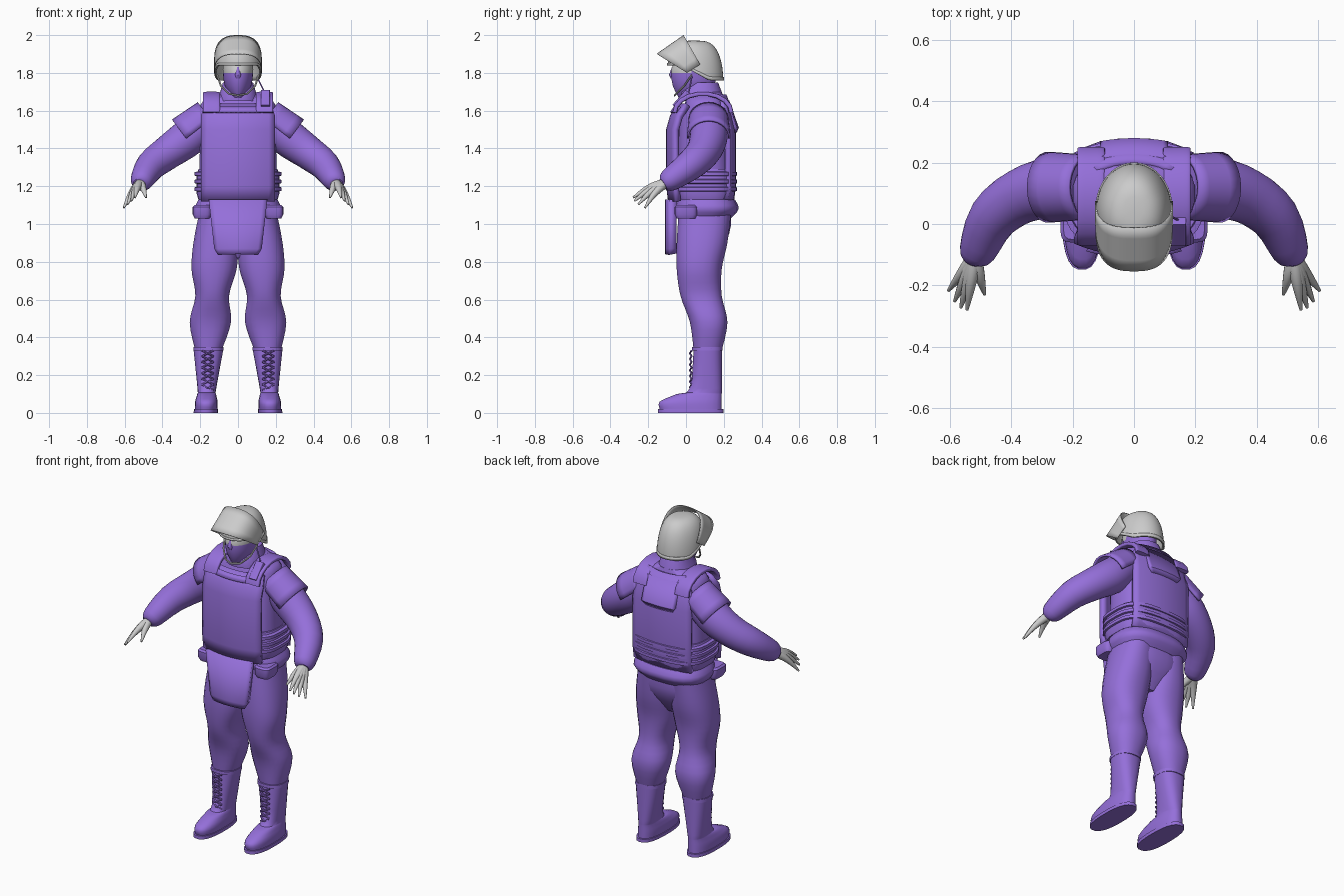
import bpy, bmesh
from math import sin, cos, pi, radians
from mathutils import Vector

cube = bpy.data.objects.get("Cube")
if cube:
    bpy.data.objects.remove(cube, do_unlink=True)


def material(name, rgb):
    mat = bpy.data.materials.new(name)
    mat.use_nodes = True
    mat.diffuse_color = (*rgb, 1)
    mat.node_tree.nodes["Principled BSDF"].inputs["Base Color"].default_value = (*rgb, 1)
    return mat


PURPLE = material("purple cloth", (.3, .16, .7))
GREY = material("light grey", (.6, .6, .6))
ACROSS = Vector((1, 0, 0))
UP = Vector((0, 0, 1))


def finish(name, bm, mat, mirror=False, thick=0):
    """Turn a bmesh into a smooth shaded object, optionally thickened and mirrored."""
    bmesh.ops.recalc_face_normals(bm, faces=bm.faces)
    mesh = bpy.data.meshes.new(name)
    bm.to_mesh(mesh)
    bm.free()
    mesh.materials.append(mat)
    mesh.shade_smooth()
    mesh.set_sharp_from_angle(angle=radians(40))
    ob = bpy.data.objects.new(name, mesh)
    bpy.context.collection.objects.link(ob)
    if thick:
        solid = ob.modifiers.new("Thickness", 'SOLIDIFY')
        solid.thickness = thick
        solid.offset = 0
    if mirror:
        ob.modifiers.new("Mirror", 'MIRROR')
    return ob


def signed_power(value, power):
    return abs(value) ** power * (1 if value >= 0 else -1)


def resample(rings, steps):
    """Run a smooth spline through the rings."""
    rings = [Vector(r) for r in rings]
    padded = [rings[0]] + rings + [rings[-1]]
    result = []
    for a, b, c, d in zip(padded, padded[1:], padded[2:], padded[3:]):
        for i in range(steps):
            t = i / steps
            slope_in, slope_out = (c - a) / 2, (d - b) / 2
            ease = t * t * (3 - 2 * t)
            result.append(b.lerp(c, ease) + slope_in * t * (1 - t) ** 2
                          - slope_out * t * t * (1 - t))
    return result + [rings[-1]]


def loft(name, rings, mat=PURPLE, sides=24, power=2, steps=1, follow=True, mirror=False):
    """Skin superellipse rings (x, y, z, half width, half depth)."""
    rings = resample(rings, steps)
    centres = [Vector(r[:3]) for r in rings]
    bm = bmesh.new()
    loops = []
    for i, ring in enumerate(rings):
        along = UP
        if follow:
            along = centres[min(i + 1, len(rings) - 1)] - centres[max(i - 1, 0)]
        v = along.cross(ACROSS).normalized()
        u = v.cross(along).normalized()
        loop = []
        for k in range(sides):
            a = 2 * pi * (k + .5) / sides
            loop.append(bm.verts.new(centres[i]
                                     + u * ring[3] * signed_power(cos(a), 2 / power)
                                     + v * ring[4] * signed_power(sin(a), 2 / power)))
        loops.append(loop)
    for low, high in zip(loops, loops[1:]):
        for k in range(sides):
            n = (k + 1) % sides
            bm.faces.new((low[k], low[n], high[n], high[k]))
    bm.faces.new(loops[0])
    bm.faces.new(loops[-1])
    return finish(name, bm, mat, mirror)


def stack(name, rows, x=0, lean=0, **options):
    """Loft of level rings given as (z, half width, front y, back y)."""
    rings = [(x + lean * z, (front + back) / 2, z, width, (back - front) / 2)
             for z, width, front, back in rows]
    return loft(name, rings, follow=False, **options)


def tube(name, points, radius, **options):
    return loft(name, [(*p, radius, radius) for p in points], **options)


def sheet(name, shape, columns, rows, thick, mat=PURPLE, mirror=False):
    """Thickened surface through shape(u, v), both running from 0 to 1."""
    bm = bmesh.new()
    grid = [[bm.verts.new(shape(i / columns, j / rows)) for j in range(rows + 1)]
            for i in range(columns + 1)]
    for left, right in zip(grid, grid[1:]):
        for j in range(rows):
            bm.faces.new((left[j], right[j], right[j + 1], left[j + 1]))
    bmesh.ops.remove_doubles(bm, verts=bm.verts, dist=.0005)
    return finish(name, bm, mat, mirror, thick)


def panel(name, rows, bend, thick):
    """Armour plate from rows of (z, y, half width), curved round the body."""
    def shape(u, v):
        z, y, width = rows[round(v * (len(rows) - 1))]
        side = 2 * u - 1
        return (width * side, y + bend * side * side, z)
    return sheet(name, shape, 12, len(rows) - 1, thick)


def belt(name, z, height, out):
    """Band round the waist with bevelled edges."""
    rows = []
    for t, swell in ((0, 0), (.2, out), (.8, out), (1, 0)):
        rows.append((z + height * t, .21 + swell, -.06 - swell, .25 + swell))
    return stack(name, rows, power=3, sides=40)


# Boots: foot and shaft in one, with a sole, a cuff and crossed laces
boot_place = dict(x=.17, lean=-.04, power=2.5, mirror=True)
stack("boot", [(.02, .06, -.14, .19), (.06, .06, -.14, .19), (.1, .05, -.05, .19),
               (.13, .05, .02, .19), (.34, .08, .04, .19)], steps=3, **boot_place)
stack("boot_sole", [(0, .065, -.15, .2), (.02, .065, -.15, .2)], **boot_place)
stack("boot_cuff", [(.33, .08, .03, .195), (.35, .08, .03, .195)], **boot_place)
for i in range(7):
    z = .12 + .03 * i
    for side in (-.03, .03):
        tube("boot_lace", [(.16 - side, .03, z), (.16, .02, z + .015), (.16 + side, .03, z + .03)],
             .005, sides=6, mirror=True)

# Baggy trousers
stack("trouser_leg", [(.33, .07, .04, .19), (.48, .11, .02, .22), (.62, .09, -.03, .19),
                      (.76, .12, -.05, .19), (.9, .12, -.05, .22), (1.06, .1, -.04, .24)],
      x=.18, lean=-.07, steps=4, power=2.3, mirror=True)
stack("trouser_seat", [(.82, .06, .02, .15), (.95, .2, -.04, .23), (1.06, .2, -.04, .24)],
      steps=3, power=2.4)

# Jacket with a puffed hem and side pouches
stack("jacket", [(1.08, .21, -.05, .25), (1.55, .2, -.04, .23), (1.63, .2, -.01, .21),
                 (1.66, .18, 0, .2), (1.7, .08, .02, .19)], power=2.7)
stack("jacket_hem", [(1.03, .2, -.04, .24), (1.08, .23, -.06, .28), (1.13, .21, -.05, .26)],
      steps=3, power=2.6)
stack("side_pouch", [(1.03, .04, -.05, .05), (1.05, .05, -.06, .06), (1.09, .05, -.06, .06),
                     (1.1, .04, -.05, .05)], x=.19, power=4, mirror=True)

# Vest plates, apron, waist wrap and straps
panel("front_plate", [(1.12, -.08, .19), (1.2, -.09, .19), (1.5, -.09, .19),
                      (1.57, -.07, .19), (1.63, -.03, .17)], bend=.04, thick=.03)
panel("front_flap", [(1.59, -.08, .15), (1.62, -.06, .15)], bend=.03, thick=.01)
panel("back_plate", [(1.13, .24, .19), (1.2, .25, .19), (1.5, .25, .19),
                     (1.6, .23, .18), (1.68, .2, .12)], bend=-.03, thick=.03)
panel("back_pocket", [(1.49, .26, .09), (1.51, .27, .11), (1.65, .22, .11)],
      bend=-.01, thick=.02)
panel("groin_apron", [(.84, -.09, .1), (.87, -.09, .12), (1.13, -.09, .15)],
      bend=.02, thick=.04)
belt("waist_wrap", z=1.13, height=.16, out=.01)
for i in range(3):
    belt("waist_strap", z=1.17 + .04 * i, height=.03, out=.02)


def strap_ring(turn):
    """One ring of the strap arching from chest to back."""
    a = radians(turn)
    return (.14, .09 - .15 * cos(a), 1.59 + .1 * sin(a), .045, .012)


loft("shoulder_strap", [strap_ring(turn) for turn in range(0, 181, 20)], power=5, mirror=True)

# Chest radio with its cable
loft("radio", [(.145, -.06, 1.62, .024, .016), (.145, .01, 1.7, .024, .016)], power=7)
tube("radio_cable", [(.15, .01, 1.68), (.13, .02, 1.72), (.1, .03, 1.78)], .004, sides=6)

# Sleeves and shoulder pads
tube_sizes = (.09, .1, .09, .08, .06, .035)
sleeve_path = [(.15, .12, 1.56), (.26, .12, 1.46), (.37, .09, 1.38),
               (.46, .02, 1.31), (.51, -.09, 1.23), (.52, -.12, 1.21)]
loft("sleeve", [(*p, r, r) for p, r in zip(sleeve_path, tube_sizes)], steps=3, mirror=True)


def shoulder_cap(u, v):
    a = radians(190) * (u - .5)
    centre = Vector((.15, .12, 1.56)).lerp(Vector((.28, .12, 1.46)), v)
    outward = Vector((.6, 0, .8)) * cos(a) + Vector((0, 1, 0)) * sin(a)
    return centre + outward * (.1 + .01 * v)


sheet("shoulder_pad", shoulder_cap, 14, 4, .012, mirror=True)

# Hands: every finger runs from the wrist over its knuckle to the tip
wrist = Vector((.52, -.11, 1.215))


def finger(name, tip):
    rings = []
    for i in range(9):
        t = i / 8
        p = wrist.lerp(tip, t) + UP * .014 * sin(pi * t)
        radius = .005 + .02 * (1 - t ** 1.5)
        rings.append((*p, radius, radius))
    loft(name, rings, mat=GREY, sides=10, mirror=True)


for i, name in enumerate(("index", "middle", "ring", "little")):
    finger(name + "_finger", Vector((.545 + .02 * i, -.28 + .007 * i * i, 1.14 - .018 * i)))
finger("thumb", Vector((.487, -.23, 1.14)))

# Collar and masked head with a bare band at the eyes
stack("collar", [(1.65, .11, -.03, .2), (1.7, .095, -.03, .19), (1.75, .08, .02, .17)],
      power=2.2)
head = stack("head", [(1.67, .03, -.04, .08), (1.73, .07, -.07, .15), (1.8, .08, -.08, .16),
                      (1.84, .08, -.07, .16), (1.92, .07, -.04, .14)], steps=2, sides=32)
head.data.materials.append(GREY)
for face in head.data.polygons:
    if face.center.z > 1.8 and face.center.y < .03:
        face.material_index = 1
stack("nose", [(1.77, .012, -.08, -.06), (1.79, .016, -.09, -.06), (1.83, .008, -.075, -.06)],
      sides=10)


# Helmet shell with a raised front edge, rim band, chin strap and visor
def dome(u, v):
    a, rise = 2 * pi * u, pi / 2 * v
    reach = max(cos(rise), 0) ** .6
    low = 1.76 + .08 * max(0, min(1, .5 + cos(a)))
    return Vector((.118 * reach * sin(a), .05 - .143 * reach * cos(a),
                   low + (1.967 - low) * sin(rise)))


def rim(u, v):
    a = 2 * pi * u
    return dome(u, .06 * v) + Vector((sin(a), -cos(a), 0)) * .005


def raised_visor(u, v):
    a = pi * (u - .5)
    hinge = Vector((0, .075, 1.845)).lerp(Vector((0, .005, 1.8)), v)
    edge = Vector((0, -.012, 1.998)).lerp(Vector((0, -.153, 1.9)), v)
    p = hinge.lerp(edge, max(cos(a), 0) ** .65)
    p.x = .124 * signed_power(sin(a), .75)
    return p


sheet("helmet", dome, 40, 14, .008, GREY)
sheet("helmet_rim", rim, 40, 1, .006, GREY)
sheet("visor", raised_visor, 32, 4, .005, GREY)
tube("chin_strap", [(.11, .03, 1.79), (.09, -.01, 1.73), (.05, -.05, 1.69), (0, -.06, 1.68)],
     .005, mat=GREY, sides=8, mirror=True)
